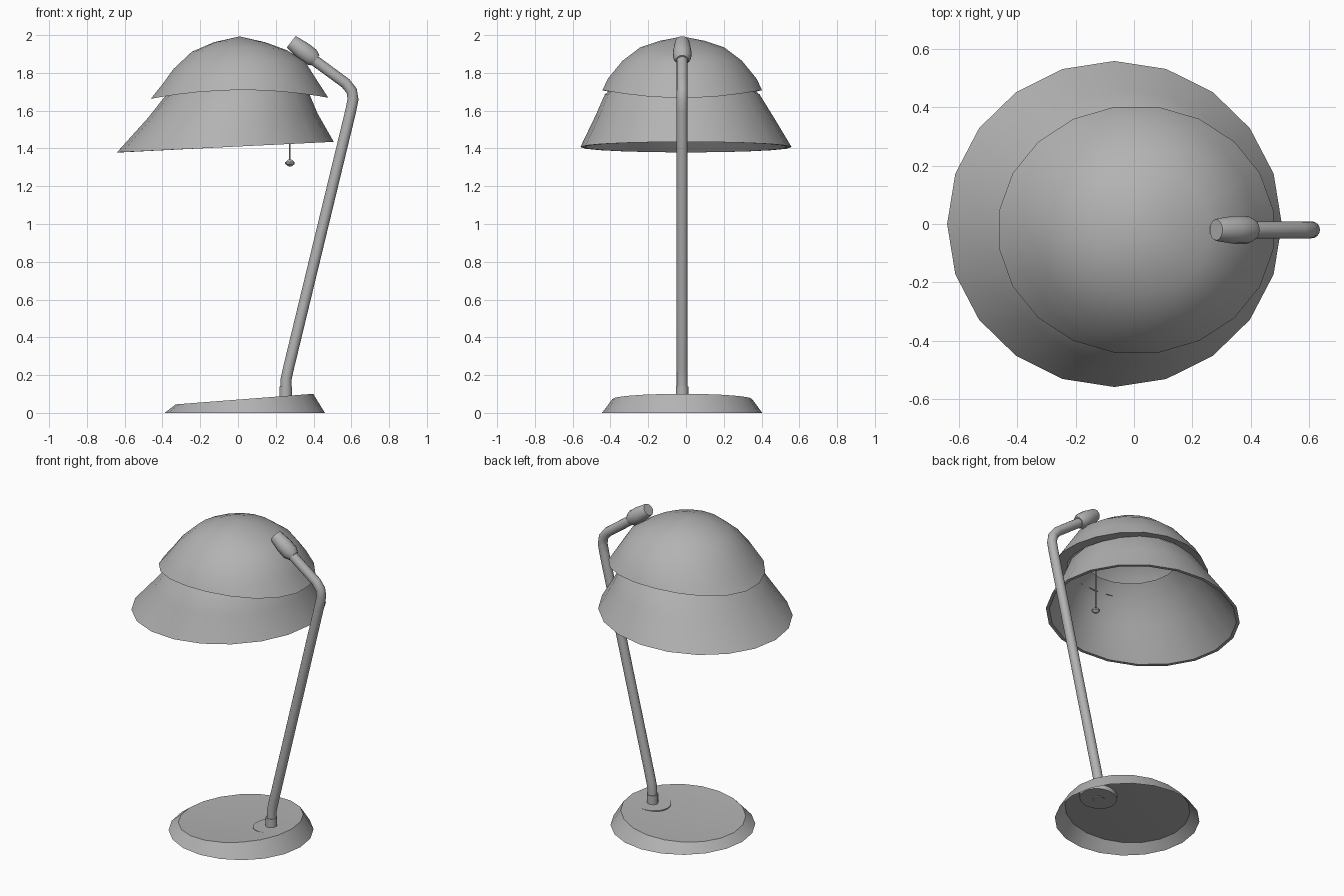
import bpy, math
from mathutils import Vector, Matrix

if "Cube" in bpy.data.objects:
    bpy.data.objects.remove(bpy.data.objects["Cube"])

CY = -0.02  # the pole, base and pull cord share this y

# Mid grey finish for the whole lamp
grey = bpy.data.materials.new("grey_paint")
grey.diffuse_color = (0.45, 0.45, 0.45, 1)
grey.use_nodes = True
grey.node_tree.nodes["Principled BSDF"].inputs["Base Color"].default_value = grey.diffuse_color


def finish(name, verts, faces, angle=40):
    me = bpy.data.meshes.new(name)
    me.from_pydata(verts, [], faces)
    me.materials.append(grey)
    ob = bpy.data.objects.new(name, me)
    bpy.context.collection.objects.link(ob)
    bpy.ops.object.select_all(action='DESELECT')
    ob.select_set(True)
    bpy.context.view_layer.objects.active = ob
    bpy.ops.object.shade_smooth_by_angle(angle=math.radians(angle))
    return ob


def loft(name, rings, cap_start=False, cap_end=False, apex=None, **kw):
    """Skin a list of equal-length point loops, bottom to top."""
    n = len(rings[0])
    verts = [p for ring in rings for p in ring]
    faces = [(k * n + i, k * n + (i + 1) % n, (k + 1) * n + (i + 1) % n, (k + 1) * n + i)
             for k in range(len(rings) - 1) for i in range(n)]
    last = (len(rings) - 1) * n
    if cap_start:
        faces.append(tuple(reversed(range(n))))
    if cap_end:
        faces.append(tuple(range(last, last + n)))
    if apex:
        verts.append(apex)
        faces += [(last + i, last + (i + 1) % n, len(verts) - 1) for i in range(n)]
    return finish(name, verts, faces, **kw)


def ellipse(cx, cy, rx, ry, zc, tilt=0.0, saddle=0.0, n=20, offset=0.0):
    """Loop whose height leans along x (tilt) or bends into a saddle."""
    out = []
    for i in range(n):
        a = 2 * math.pi * (i + offset) / n
        c, s = math.cos(a), math.sin(a)
        out.append((cx + rx * c, cy + ry * s, zc + tilt * c + saddle * (s * s - c * c)))
    return out


def turned(name, start, direction, profile, n=16, **kw):
    """Lathe a (distance, radius) profile along any axis."""
    rot = Vector((0, 0, 1)).rotation_difference(Vector(direction)).to_matrix().to_4x4()
    m = Matrix.Translation(start) @ rot
    rings = [[m @ Vector((r * math.cos(2 * math.pi * i / n), r * math.sin(2 * math.pi * i / n), t))
              for i in range(n)] for t, r in profile]
    return loft(name, rings, cap_start=True, cap_end=True, **kw)


# Wedge base, open underneath, with a very slightly dished top
loft("base", [ellipse(0.036, CY, 0.424, 0.424, 0.0),
              ellipse(0.034, CY, 0.364, 0.37, 0.073, tilt=0.028)],
     apex=(0.034, CY, 0.055), angle=30)

# Disc holding the pole, set into the sloping top
slope = (-0.076, 0, 1)
turned("pole_disc", (0.256, CY, 0.058), slope, [(0, 0.11), (0.027, 0.11)], n=20)
turned("pole_sleeve", (0.253, CY, 0.054), (0, 0, 1), [(0, 0.034), (0.086, 0.034)])

# Bent pole, swept along a path in the xz plane
path = [(0.255, 0.07), (0.255, 0.18), (0.267, 0.235), (0.597, 1.60), (0.609, 1.66),
        (0.602, 1.705), (0.57, 1.745), (0.39, 1.877)]
rings = []
for k, (x, z) in enumerate(path):
    d0 = Vector(path[max(k, 1)]) - Vector(path[max(k, 1) - 1])
    j = min(k + 1, len(path) - 1)
    d1 = Vector(path[j]) - Vector(path[j - 1])
    d = (d0.normalized() + d1.normalized()).normalized()
    side = Vector((d.y, 0, -d.x))
    rings.append([Vector((x, CY, z)) + 0.029 * (math.cos(a) * side + math.sin(a) * Vector((0, 1, 0)))
                  for a in (2 * math.pi * i / 16 for i in range(16))])
loft("pole", rings, cap_start=True, cap_end=True)

# Socket cap at the top of the pole, resting in the shade
turned("socket_cap", (0.41, CY, 1.866), (-0.79, 0, 0.61),
       [(0, 0.034), (0.03, 0.048), (0.085, 0.048), (0.155, 0.039), (0.162, 0.036)])

# Upper dome with a saddle-shaped rim and an inward lip below:
# rx, ry, z, tilt, saddle
dome = [(0.39, 0.35, 1.70, 0.003, 0.02), (0.476, 0.427, 1.687, 0.003, 0.0225),
        (0.414, 0.40, 1.758, 0.012, 0.008), (0.354, 0.32, 1.85, 0.018, 0.012),
        (0.256, 0.225, 1.925, 0.004, 0.01), (0.138, 0.12, 1.966, 0.0, 0.004)]
loft("upper_shade",
     [ellipse(0.008, CY, rx, ry, z, t, s, offset=0.5) for rx, ry, z, t, s in dome],
     apex=(0.008, CY, 1.993))

# Flared lower shade, open at the top: cx, cy, rx, ry, z, tilt
outer = [(-0.067, 0.0, 0.574, 0.559, 1.407, 0.028),
         (-0.028, -0.01, 0.45, 0.47, 1.572, 0.012),
         (-0.010, CY, 0.382, 0.41, 1.685, 0.016),
         (0.0, CY, 0.29, 0.31, 1.775, 0.01)]
inner = [(cx, cy, rx - 0.02, ry - 0.02, z, t) for cx, cy, rx, ry, z, t in reversed(outer)]
loft("lower_shade", [ellipse(*r) for r in inner + outer])

# Pull cord and its faceted knob
turned("pull_cord", (0.275, CY, 1.33), (0, 0, 1), [(0, 0.004), (0.54, 0.004)], n=8)
turned("pull_knob", (0.275, CY, 1.305), (0, 0, 1),
       [(0, 0.008), (0.013, 0.025), (0.022, 0.025), (0.036, 0.008)], n=8, angle=20)
